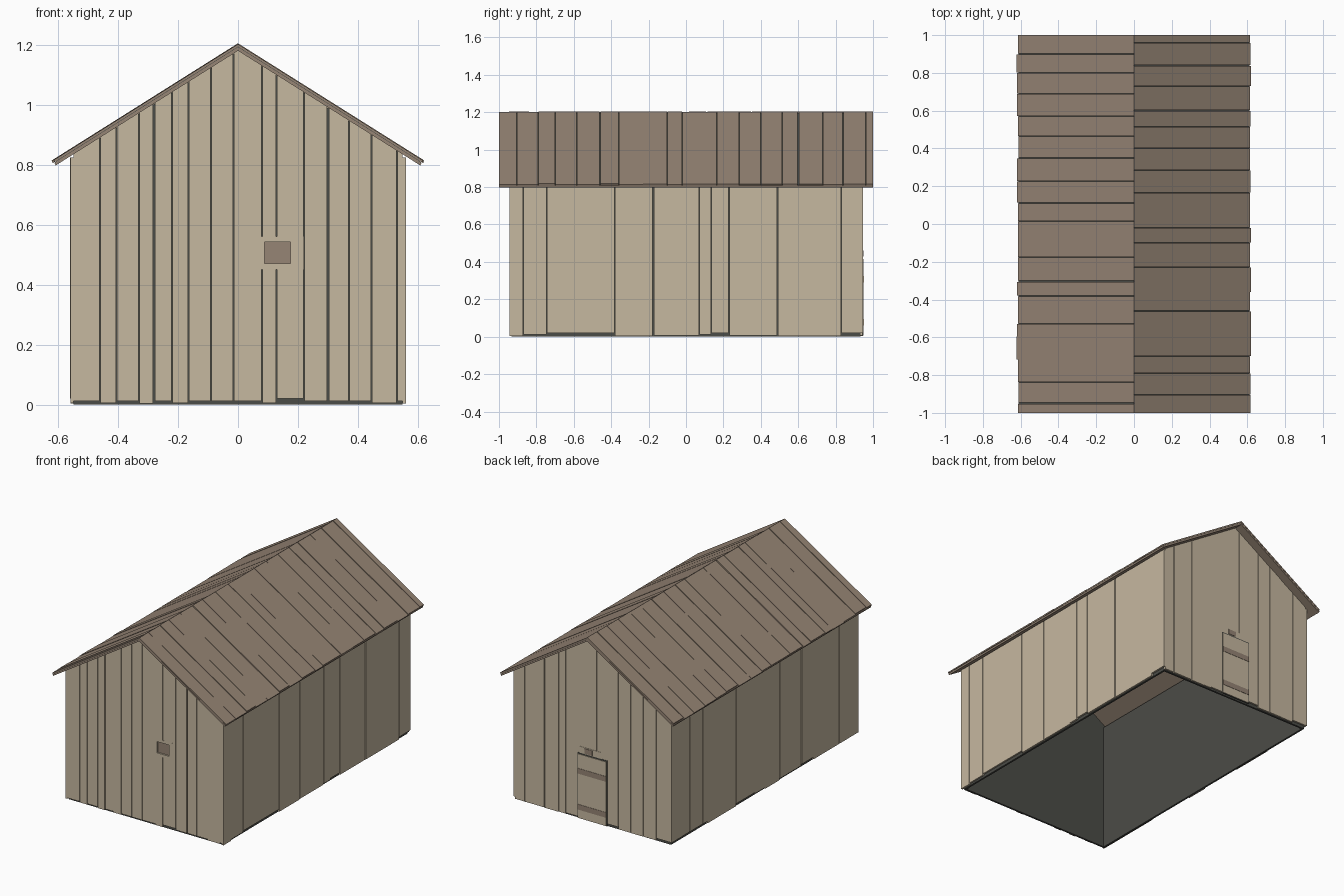
import bpy, bmesh, random

random.seed(4)
cube = bpy.data.objects.get("Cube")
if cube:
    bpy.data.objects.remove(cube, do_unlink=True)


def make_material(name, rgb):
    lin = [((c / 255 + 0.055) / 1.055) ** 2.4 for c in rgb] + [1]
    mat = bpy.data.materials.new(name)
    mat.use_nodes = True
    mat.diffuse_color = lin
    bsdf = mat.node_tree.nodes["Principled BSDF"]
    bsdf.inputs["Base Color"].default_value = lin
    bsdf.inputs["Roughness"].default_value = 0.9
    return mat


TAN = make_material("pale_wood", (198, 184, 160))
BROWN = make_material("brown_wood", (150, 133, 117))
DARK = make_material("dark_lining", (75, 76, 71))

HALF_X, HALF_Y = 0.56, 0.945    # outer faces of the boarding
SKIN = 0.012                    # board thickness
LINING = 0.012
SLOPE = 0.629
UNDER, RIDGE = 1.18, 1.205      # roof underside and top at the ridge

# Wall planes: (along the wall, height, distance outward) to world
WALLS = {
    "front": lambda u, z, d: (u, -d, z),
    "back": lambda u, z, d: (u, d, z),
    "left": lambda u, z, d: (d, u, z),
    "right": lambda u, z, d: (-d, u, z),
}


def prism(bm, outline, d0, d1, place):
    """Extrude a flat outline between two distances."""
    near = [bm.verts.new(place(u, z, d0)) for u, z in outline]
    far = [bm.verts.new(place(u, z, d1)) for u, z in outline]
    bm.faces.new(near)
    bm.faces.new(far[::-1])
    for i in range(len(near)):
        j = (i + 1) % len(near)
        bm.faces.new((near[i], far[i], far[j], near[j]))


def finish(bm, name, mat):
    bmesh.ops.recalc_face_normals(bm, faces=bm.faces)
    mesh = bpy.data.meshes.new(name)
    bm.to_mesh(mesh)
    bm.free()
    mesh.materials.append(mat)
    obj = bpy.data.objects.new(name, mesh)
    bpy.context.collection.objects.link(obj)
    return obj


def rect(u0, u1, z0, z1):
    return [(u0, z0), (u1, z0), (u1, z1), (u0, z1)]


def gable(u0, u1, z0, peak=UNDER):
    """Outline with a top that follows the roof."""
    pts = [(u0, z0), (u1, z0), (u1, peak - SLOPE * abs(u1))]
    if u0 < 0 < u1:
        pts.append((0, peak))
    return pts + [(u0, peak - SLOPE * abs(u0))]


def plate(name, wall, u0, u1, z0, z1, d0, d1, mat):
    bm = bmesh.new()
    prism(bm, rect(u0, u1, z0, z1), d0, d1, WALLS[wall])
    return finish(bm, name, mat)


def spans(gaps, start, end):
    """Neighbouring boards with a slightly random gap between them."""
    edges = [start] + sorted(gaps) + [end]
    half = [0] + [random.choice((0.0012, 0.0015, 0.003)) for _ in gaps] + [0]
    for i in range(len(edges) - 1):
        yield edges[i] + half[i], edges[i + 1] - half[i + 1]


# Dark hollow lining, open below
for wall in WALLS:
    bm = bmesh.new()
    if wall in ("front", "back"):
        outer, reach = HALF_Y - SKIN, HALF_X - SKIN
        prism(bm, gable(-reach, reach, 0, UNDER - 0.002), outer - LINING, outer, WALLS[wall])
    else:
        outer, reach = HALF_X - SKIN, HALF_Y - SKIN
        prism(bm, rect(-reach, reach, 0, 0.825), outer - LINING, outer, WALLS[wall])
    finish(bm, wall + "_lining", DARK)

# Vertical wall boards, with the front window left open
BOARD_GAPS = {
    "front": (-.46, -.405, -.33, -.28, -.22, -.165, -.09, -.015, .08, .128,
              .22, .30, .37, .445, .53),
    "back": (-.45, -.36, -.27, -.18, -.03, .065, .19, .24, .34, .425, .48),
    "left": (-.87, -.745, -.38, -.175, .07, .135, .23, .49, .83),
    "right": (-.75, -.49, -.37, -.15, 0, .1, .29, .35, .58, .63, .76, .83),
}
FRAME = (0.08, 0.22, 0.45, 0.56)
for wall, gaps in BOARD_GAPS.items():
    bm = bmesh.new()
    ends = wall in ("front", "back")
    reach, outer = (HALF_X - SKIN, HALF_Y) if ends else (HALF_Y, HALF_X)
    for u0, u1 in spans(gaps, -reach, reach):
        foot = random.choice((0.004, 0.006, 0.012, 0.02))
        d = (outer - SKIN, outer - random.uniform(0, 0.002))
        if not ends:
            prism(bm, rect(u0, u1, foot, 0.825), *d, WALLS[wall])
        elif wall == "front" and FRAME[0] < (u0 + u1) / 2 < FRAME[1]:
            prism(bm, rect(u0, u1, foot, FRAME[2]), *d, WALLS[wall])
            prism(bm, gable(u0, u1, FRAME[3]), *d, WALLS[wall])
        else:
            prism(bm, gable(u0, u1, foot), *d, WALLS[wall])
    finish(bm, wall + "_boards", TAN)

# Window: flush surround around a recessed brown panel
u0, u1, z0, z1 = 0.088, 0.175, 0.47, 0.542
bm = bmesh.new()
for part in (rect(FRAME[0] - 0.003, u0, FRAME[2], FRAME[3]),
             rect(u1, FRAME[1], FRAME[2], FRAME[3]),
             rect(u0, u1, FRAME[2], z0), rect(u0, u1, z1, FRAME[3])):
    prism(bm, part, HALF_Y - SKIN, HALF_Y, WALLS["front"])
finish(bm, "window_surround", TAN)
plate("window_panel", "front", u0, u1, z0, z1, HALF_Y - SKIN, HALF_Y - SKIN + 0.002, BROWN)

# Back door with battens, a dark reveal, a header and a latch
plate("door_reveal", "back", -0.104, 0.104, 0.004, 0.424, HALF_Y - 0.004, HALF_Y + 0.001, DARK)
plate("door", "back", -0.1, 0.1, 0.006, 0.416, HALF_Y - 0.004, HALF_Y + 0.005, TAN)
for label, z in (("lower", 0.06), ("upper", 0.29)):
    plate(label + "_door_batten", "back", -0.1, 0.1, z, z + 0.034,
          HALF_Y + 0.004, HALF_Y + 0.007, BROWN)
plate("door_header", "back", -0.06, 0.09, 0.424, 0.465, HALF_Y - 0.004, HALF_Y + 0.001, TAN)
plate("door_latch", "back", 0.0, 0.055, 0.428, 0.46, HALF_Y, HALF_Y + 0.004, BROWN)


# Roof: brown deck, thin dark felt, then boards from ridge to eave
def roof_layer(bm, bottom, top, eave, y0, y1, side):
    lean = 0.008 * (top - bottom) / (RIDGE - UNDER)
    outline = [(0, bottom), (0, top),
               (side * (eave + lean), top - SLOPE * (eave + lean)),
               (side * eave, bottom - SLOPE * eave)]
    prism(bm, outline, y0, y1, lambda x, z, y: (x, y, z))


ROOF_GAPS = (-.905, -.79, -.7, -.585, -.46, -.36, -.23, -.1, -.02, .165,
             .285, .4, .515, .6, .73, .84, .96)
for side, name in ((1, "left"), (-1, "right")):
    bm = bmesh.new()
    roof_layer(bm, UNDER, UNDER + 0.012, 0.608, -1, 1, side)
    finish(bm, name + "_roof_deck", BROWN)
    bm = bmesh.new()
    roof_layer(bm, UNDER + 0.012, UNDER + 0.014, 0.607, -0.998, 0.998, side)
    finish(bm, name + "_roof_felt", DARK)
    bm = bmesh.new()
    gaps = ROOF_GAPS if side > 0 else [-g + random.uniform(-0.02, 0.02) for g in ROOF_GAPS]
    for y0, y1 in spans(gaps, -1, 1):
        roof_layer(bm, UNDER + 0.014, RIDGE - random.uniform(0, 0.003),
                   random.uniform(0.608, 0.618), y0, y1, side)
    finish(bm, name + "_roof_boards", BROWN)
